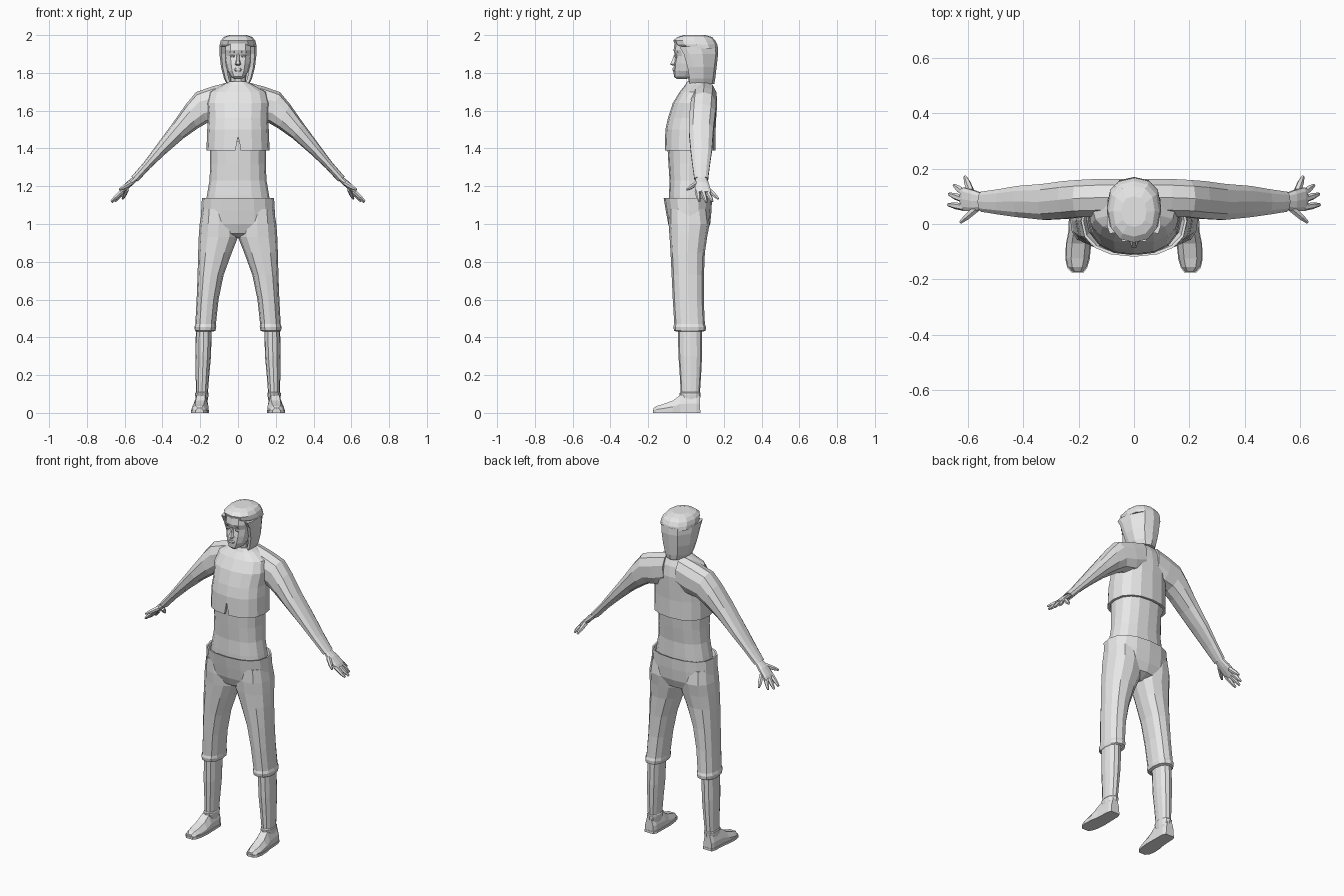
import bpy, bmesh, math
from mathutils import Vector

grey = bpy.data.materials.new("plain_grey")
grey.diffuse_color = (0.8, 0.8, 0.8, 1)


def ring(c, u, v, n=12, sq=0.85):
    """Rounded-square loop around c, spanned by half axes u and v."""
    c, u, v = Vector(c), Vector(u), Vector(v)
    pts = []
    for i in range(n):
        a = 2 * math.pi * i / n
        ca, sa = math.cos(a), math.sin(a)
        pts.append(c + u * math.copysign(abs(ca) ** sq, ca) + v * math.copysign(abs(sa) ** sq, sa))
    return pts


def level(z, x0, x1, y0, y1, n=12, sq=0.85):
    """Horizontal loop filling the given x and y limits."""
    return ring(((x0 + x1) / 2, (y0 + y1) / 2, z), ((x1 - x0) / 2, 0, 0), (0, (y1 - y0) / 2, 0), n, sq)


def loft(name, rings, side=1):
    """Closed skin over a list of loops; side -1 mirrors it in x."""
    bm = bmesh.new()
    rows = [[bm.verts.new((p[0] * side, p[1], p[2])) for p in r] for r in rings]
    n = len(rows[0])
    for a, b in zip(rows, rows[1:]):
        for i in range(n):
            j = (i + 1) % n
            bm.faces.new((a[i], a[j], b[j], b[i]))
    bm.faces.new(rows[0])
    bm.faces.new(rows[-1])
    bmesh.ops.recalc_face_normals(bm, faces=bm.faces)
    me = bpy.data.meshes.new(name)
    bm.to_mesh(me)
    bm.free()
    me.materials.append(grey)
    ob = bpy.data.objects.new(name, me)
    bpy.context.collection.objects.link(ob)
    return ob


def tube(name, points, radii, side=1, n=6, flat=1.0):
    """Tapered limb along points; flat scales its thickness against its width."""
    points = [Vector(p) for p in points]
    rings = []
    for i, p in enumerate(points):
        d = (points[min(i + 1, len(points) - 1)] - points[max(i - 1, 0)]).normalized()
        w = d.cross(Vector((0.7, 0, 0.7))).normalized()
        rings.append(ring(p, w * radii[i], d.cross(w) * radii[i] * flat, n, 1))
    return loft(name, rings, side)


# Jacket body: hollow hem, chest, shoulders and collar
jacket = loft("jacket_body", [
    level(1.45, -.145, .145, -.09, .135, 16),
    level(1.39, -.152, .152, -.1, .143, 16),
    level(1.39, -.167, .167, -.113, .157, 16),
    level(1.5, -.163, .163, -.109, .157, 16),
    level(1.56, -.158, .158, -.096, .16, 16),
    level(1.64, -.165, .165, -.07, .163, 16),
    level(1.70, -.15, .15, -.033, .152, 16),
    level(1.735, -.085, .085, -.005, .135, 16),
    level(1.755, -.052, .052, .005, .12, 16)])

# Small notch at the front of the hem
cutter = loft("hem_notch_cutter", [
    [(-.017, y, 1.37), (.017, y, 1.37), (.012, y, 1.41), (0, y, 1.465)] for y in (-.2, -.06)])
cut = jacket.modifiers.new("notch", 'BOOLEAN')
cut.operation, cut.solver, cut.object = 'DIFFERENCE', 'EXACT', cutter
bpy.context.view_layer.objects.active = jacket
bpy.ops.object.modifier_apply(modifier="notch")
bpy.data.objects.remove(cutter)

# Bare waist
loft("waist", [
    level(1.1, -.172, .172, -.09, .118, 16),
    level(1.15, -.165, .165, -.09, .118, 16),
    level(1.23, -.151, .151, -.087, .117, 16),
    level(1.32, -.147, .147, -.093, .128, 16),
    level(1.44, -.148, .148, -.1, .14, 16)])

# Trouser seat with an open waistband
loft("trouser_seat", [
    level(1.1, -.172, .172, -.09, .12, 16),
    level(1.135, -.182, .182, -.108, .13, 16),
    level(1.137, -.191, .191, -.118, .138, 16),
    level(1.07, -.195, .195, -.107, .135, 16),
    level(1.0, -.198, .198, -.094, .128, 16),
    level(.95, -.1, .1, -.075, .11, 16),
    level(.925, -.03, .03, -.03, .06, 16)])

for s, tag in ((1, "right"), (-1, "left")):
    # Trouser leg with a hollow hem
    loft("trouser_leg_" + tag, [
        level(1.08, .02, .19, -.09, .115),
        level(1.0, .0, .203, -.092, .125),
        level(.93, .0, .208, -.087, .112),
        level(.85, .032, .211, -.082, .1),
        level(.73, .076, .214, -.076, .095),
        level(.6, .103, .219, -.07, .094),
        level(.47, .117, .226, -.062, .1),
        level(.455, .115, .231, -.067, .106),
        level(.435, .119, .228, -.063, .104),
        level(.43, .135, .224, -.048, .09),
        level(.47, .135, .222, -.045, .085)], s)

    # Shin with an ankle cuff
    loft("shin_" + tag, [
        level(.48, .138, .222, -.044, .085),
        level(.3, .143, .226, -.04, .085),
        level(.2, .152, .224, -.033, .08),
        level(.11, .159, .223, -.028, .074),
        level(.105, .156, .227, -.034, .078),
        level(.095, .156, .227, -.034, .078),
        level(.05, .163, .222, -.02, .07)], s)

    # Shoe: cross-sections from heel to toe, plus a thin sole
    def shoe_slice(y, x0, x1, z):
        m = (x1 - x0) * .22
        return [(x0, y, .01), (x1, y, .01), (x1, y, z * .5), (x1 - m, y, z), (x0 + m, y, z), (x0, y, z * .5)]
    outline = [(.074, .17, .222, .09), (.055, .16, .23, .1), (-.03, .158, .235, .095),
               (-.07, .157, .243, .065), (-.125, .163, .245, .045), (-.155, .172, .238, .037),
               (-.172, .185, .222, .025)]
    loft("shoe_" + tag, [shoe_slice(*o) for o in outline], s)
    edge = [(x1 + .003, y) for y, x0, x1, z in outline] + [(x0 - .003, y) for y, x0, x1, z in outline[::-1]]
    loft("shoe_sole_" + tag, [[(x, y * 1.02, z) for x, y in edge] for z in (0, .014)], s)

    # Sleeve from the collar over the shoulder to the wrist
    def sleeve(hi, lo, y0, y1):
        hi, lo = Vector((hi[0], 0, hi[1])), Vector((lo[0], 0, lo[1]))
        return ring((hi + lo) / 2 + Vector((0, (y0 + y1) / 2, 0)), (hi - lo) / 2, (0, (y1 - y0) / 2, 0), 10)
    loft("sleeve_" + tag, [
        sleeve((.045, 1.752), (.04, 1.57), .03, .165),
        sleeve((.14, 1.727), (.1, 1.545), .024, .166),
        sleeve((.222, 1.698), (.163, 1.535), .022, .162),
        sleeve((.275, 1.635), (.215, 1.505), .016, .158),
        sleeve((.345, 1.535), (.29, 1.452), .012, .148),
        sleeve((.437, 1.41), (.385, 1.37), .022, .14),
        sleeve((.5, 1.325), (.465, 1.295), .032, .128),
        sleeve((.565, 1.25), (.53, 1.225), .043, .118),
        sleeve((.555, 1.25), (.54, 1.235), .055, .108)], s)

    # Palm, four spread fingers and thumb
    loft("palm_" + tag, [
        sleeve((.553, 1.252), (.532, 1.232), .052, .11),
        sleeve((.59, 1.222), (.565, 1.2), .045, .123),
        sleeve((.622, 1.185), (.605, 1.165), .046, .133),
        sleeve((.63, 1.172), (.615, 1.157), .052, .13)], s)
    fingers = {"index": ((.61, .058, 1.175), (.668, .047, 1.13)),
               "middle": ((.612, .08, 1.175), (.672, .08, 1.117)),
               "ring": ((.61, .102, 1.175), (.664, .116, 1.118)),
               "little": ((.6, .12, 1.18), (.648, .145, 1.13)),
               "outer": ((.575, .112, 1.2), (.608, .17, 1.14)),
               "thumb": ((.57, .055, 1.215), (.627, .006, 1.182))}
    del fingers["outer"]
    fingers["little"] = ((.59, .118, 1.185), (.61, .171, 1.133))
    fingers["ring"] = ((.608, .108, 1.175), (.65, .14, 1.12))
    fingers["middle"] = ((.612, .088, 1.175), (.668, .108, 1.115))
    fingers["index"] = ((.61, .06, 1.175), (.671, .07, 1.12))
    for f, (a, b) in fingers.items():
        a, b = Vector(a), Vector(b)
        tube(f + "_finger_" + tag, [a, a.lerp(b, .6), b], [.014, .012, .006], s)

    # Eye and brow
    loft("eye_" + tag, [level(1.882, .02, .04, -.06, -.04, 6), level(1.889, .016, .044, -.063, -.04, 6),
                        level(1.896, .02, .04, -.061, -.04, 6)], s)
    loft("brow_" + tag, [level(1.906, .012, .05, -.062, -.03, 6), level(1.915, .012, .05, -.066, -.03, 6)], s)

# Neck and face
loft("neck", [level(1.69, -.055, .055, .01, .12, 10), level(1.75, -.043, .043, .012, .1, 10),
              level(1.84, -.045, .045, .0, .1, 10)])
loft("face", [
    level(1.768, -.02, .02, -.05, .0),
    level(1.78, -.038, .038, -.064, .05),
    level(1.81, -.056, .056, -.066, .07),
    level(1.85, -.067, .067, -.064, .1),
    level(1.89, -.072, .072, -.056, .1),
    level(1.92, -.074, .074, -.066, .1),
    level(1.96, -.07, .07, -.06, .1)])
loft("nose", [level(1.838, -.012, .012, -.07, -.04, 6), level(1.846, -.016, .016, -.087, -.04, 6),
              level(1.87, -.009, .009, -.074, -.04, 6), level(1.9, -.007, .007, -.063, -.04, 6)])
loft("lips", [level(1.808, -.016, .016, -.07, -.04, 6), level(1.816, -.024, .024, -.074, -.04, 6),
              level(1.826, -.016, .016, -.073, -.04, 6)])


# Hair: open-fronted sides and back, then the crown
def hair_band(z, w, front, back):
    outer = [(w * .9, front), (w, front + .03), (w * .98, front + (back - front) * .55),
             (w * .55, back - .012), (0, back)]
    outer += [(-x, y) for x, y in outer[-2::-1]]
    inner = [(x * .74, front + .004 + (y - front) * .8) for x, y in outer[::-1]]
    return [(x, y, z) for x, y in outer + inner]


loft("hair_sides", [
    hair_band(1.74, .058, .02, .15), hair_band(1.77, .074, .018, .155),
    hair_band(1.83, .09, .008, .162), hair_band(1.9, .098, -.012, .17),
    hair_band(1.94, .098, -.035, .168)])
loft("hair_crown", [
    level(1.93, -.097, .097, -.03, .168),
    level(1.95, -.097, .097, -.058, .166),
    level(1.972, -.091, .091, -.067, .155),
    level(1.99, -.075, .075, -.045, .138),
    level(2.0, -.045, .045, -.01, .1)])
